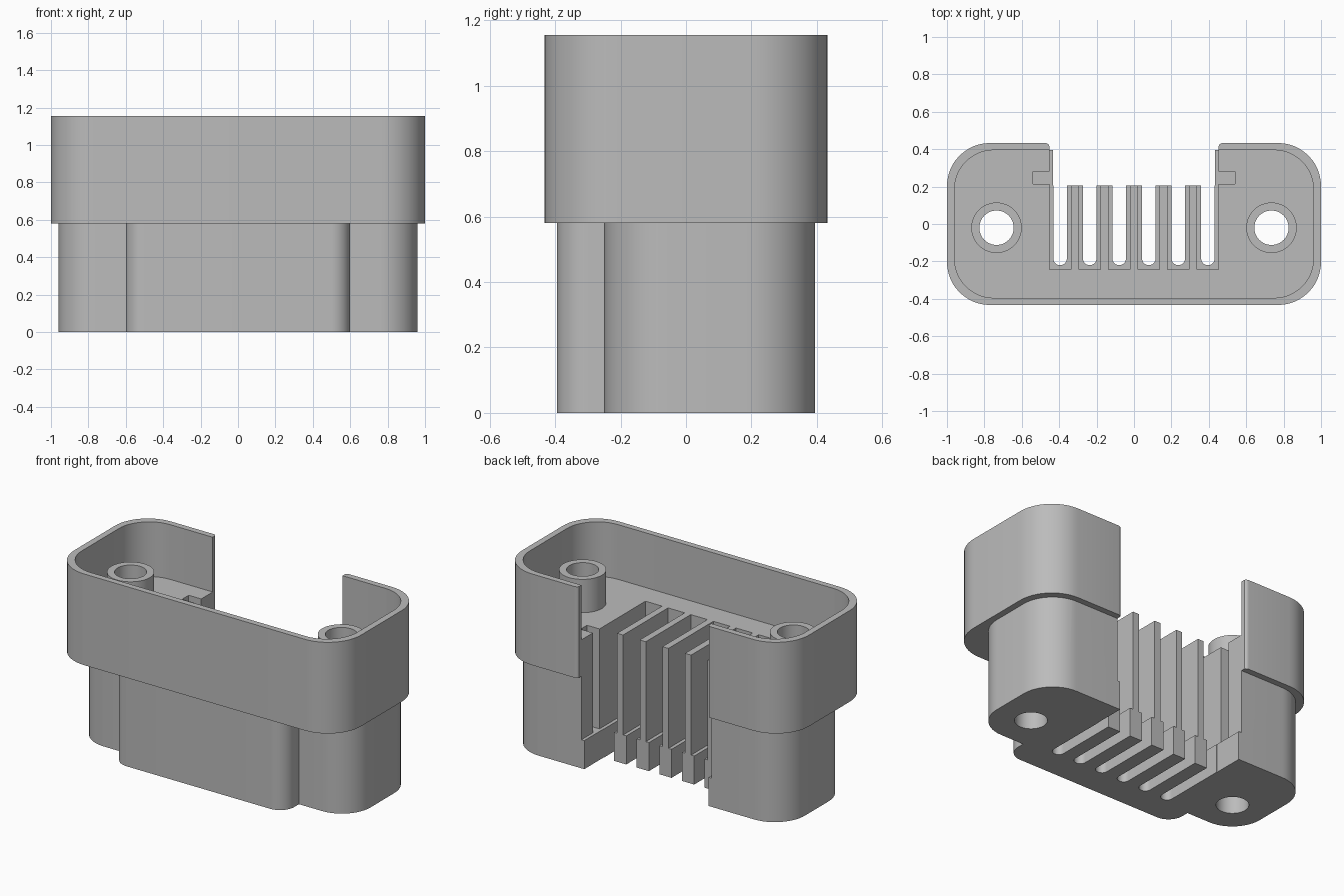
import bpy, bmesh, math

if "Cube" in bpy.data.objects:
    bpy.data.objects.remove(bpy.data.objects["Cube"], do_unlink=True)

FLOOR, LEDGE, SEAM, TOP = 0.81, 0.18, 0.58, 1.155

grey = bpy.data.materials.new("matte_grey")
grey.use_nodes = True
colour = (0.5, 0.5, 0.5, 1)
grey.diffuse_color = colour
grey.node_tree.nodes["Principled BSDF"].inputs["Base Color"].default_value = colour


def rounded(corners, steps=12):
    """Round an outline of (x, y, radius) corners."""
    out = []
    n = len(corners)
    for i, (x, y, r) in enumerate(corners):
        if r == 0:
            out.append((x, y))
            continue
        ends = []
        for j in (i - 1, (i + 1) % n):
            dx, dy = corners[j][0] - x, corners[j][1] - y
            d = math.hypot(dx, dy)
            ends.append((dx / d * r, dy / d * r))
        (ax, ay), (bx, by) = ends
        for k in range(steps + 1):
            t = k / steps * math.pi / 2
            s, c = 1 - math.sin(t), 1 - math.cos(t)
            out.append((x + ax * s + bx * c, y + ay * s + by * c))
    return out


def prism(name, outline, z0, z1):
    """Extrude a flat outline from z0 to z1."""
    bm = bmesh.new()
    face = bm.faces.new([bm.verts.new((x, y, z0)) for x, y in outline])
    up = bmesh.ops.extrude_face_region(bm, geom=[face])["geom"]
    bmesh.ops.translate(bm, vec=(0, 0, z1 - z0),
                        verts=[v for v in up if isinstance(v, bmesh.types.BMVert)])
    bmesh.ops.recalc_face_normals(bm, faces=bm.faces)
    mesh = bpy.data.meshes.new(name)
    bm.to_mesh(mesh)
    bm.free()
    mesh.materials.append(grey)
    ob = bpy.data.objects.new(name, mesh)
    bpy.context.collection.objects.link(ob)
    return ob


def box(x0, x1, y0, y1, r=0.0, front_r=0.0):
    return rounded([(x0, y0, r or front_r), (x1, y0, r or front_r), (x1, y1, r), (x0, y1, r)])


def circle(x, y, r, n=48):
    return [(x + r * math.cos(2 * math.pi * i / n), y + r * math.sin(2 * math.pi * i / n))
            for i in range(n)]


def combine(target, tool, operation):
    """Apply a boolean and discard the tool."""
    tool.hide_render = True
    mod = target.modifiers.new("cut", 'BOOLEAN')
    mod.operation, mod.object, mod.solver = operation, tool, 'EXACT'
    bpy.context.view_layer.objects.active = target
    bpy.ops.object.modifier_apply(modifier=mod.name)
    bpy.data.objects.remove(tool, do_unlink=True)


def cut(outline, z0, z1):
    combine(housing, prism("cutter", outline, z0, z1), 'DIFFERENCE')


def add(outline, z0, z1):
    combine(housing, prism("addition", outline, z0, z1), 'UNION')


# Upper shell and the stepped lower body
housing = prism("connector_housing", box(-1, 1, -0.433, 0.433, r=0.23), SEAM, TOP)
half = [(0.6, -0.395, 0.1), (0.6, -0.25, 0), (0.96, -0.25, 0.2), (0.96, 0.395, 0.21)]
mirror = [(-x, y, r) for x, y, r in reversed(half)]
add(rounded(half + mirror), 0, 0.7)

# Open cavity, screw bosses and screw holes
cut(box(-0.96, 0.96, -0.395, 0.395, r=0.21), FLOOR, 1.3)
for side in (-1, 1):
    add(circle(side * 0.735, -0.02, 0.135), 0.7, 1.02)
for side in (-1, 1):
    cut(circle(side * 0.735, -0.02, 0.092), -0.1, 1.3)

# Rear opening: rounded wall ends above, slightly narrower at the base
lip = [(0.475 - 0.025 * math.cos(t), 0.408 + 0.025 * math.sin(t))
       for t in [i * math.pi / 12 for i in range(7)]]
edge = [(0.453, 0.205), (0.453, 0.39)]
right = edge + [(max(x, 0.453), y) for x, y in lip[1:]] + [(0.475, 0.6)]
cut(right + [(-x, y) for x, y in reversed(right)], LEDGE, 1.3)
cut(box(-0.433, 0.433, 0.205, 0.6), -0.1, 0.3)

# Contact slots: wide above, narrow with round ends below
for i in range(6):
    x = (i - 2.5) * 0.158
    cut(box(x - 0.058, x + 0.058, -0.243, 0.3), LEDGE, 1.1)
    cut(box(x - 0.036, x + 0.036, -0.22, 0.3, front_r=0.035), -0.1, 0.3)

# Side latch notches
for side in (-1, 1):
    xs = sorted((side * 0.4, side * 0.54))
    cut(box(*xs, 0.215, 0.28), LEDGE, 0.95)

# Smooth curves, sharp corners
bpy.ops.object.select_all(action='DESELECT')
housing.select_set(True)
bpy.context.view_layer.objects.active = housing
bpy.ops.object.shade_smooth_by_angle(angle=math.radians(30))
